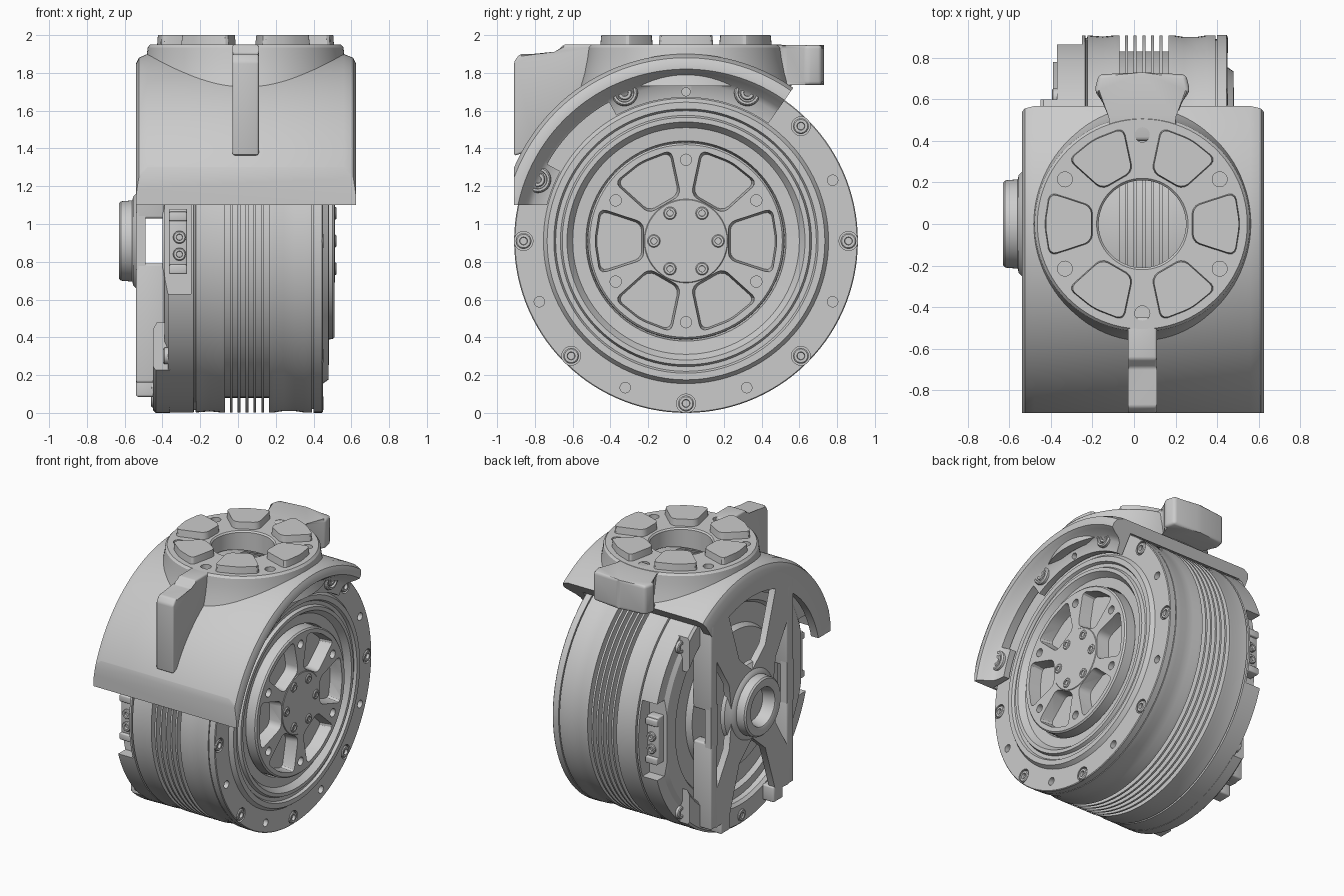
import bpy, bmesh
from math import sin, cos, pi, radians
from mathutils import Matrix

if "Cube" in bpy.data.objects:
    bpy.data.objects.remove(bpy.data.objects["Cube"])

CZ = 0.91                                   # height of the drum axis
AXIS = Matrix.Translation((0, 0, CZ))       # lathe frame along x
UP = Matrix.Translation((0.04, 0, 0)) @ Matrix.Rotation(-pi / 2, 4, 'Y')  # lathe frame along z


def finish(name, bm, mat=None):
    bmesh.ops.remove_doubles(bm, verts=bm.verts, dist=1e-5)
    bm.normal_update()
    bmesh.ops.recalc_face_normals(bm, faces=bm.faces)
    if mat:
        bm.transform(mat)
    me = bpy.data.meshes.new(name)
    bm.to_mesh(me)
    bm.free()
    ob = bpy.data.objects.new(name, me)
    bpy.context.collection.objects.link(ob)
    return ob


def lathe(name, prof, mat=AXIS, n=96, a0=0, a1=360):
    """Turn an (x, r) profile around the local x axis."""
    bm = bmesh.new()
    full = a1 - a0 == 360
    closed = prof[0][1] > 0
    rings = []
    for i in range(n if full else n + 1):
        a = radians(a0 + (a1 - a0) * i / n)
        rings.append([bm.verts.new((x, r * cos(a), r * sin(a))) for x, r in prof])
    m = len(prof)
    for i in range(n):
        p, q = rings[i], rings[(i + 1) % len(rings)]
        for j in range(m if closed else m - 1):
            k = (j + 1) % m
            bm.faces.new((p[j], p[k], q[k], q[j]))
    if not full:
        bm.faces.new(rings[0])
        bm.faces.new(rings[-1])
    return finish(name, bm, mat)


def prism(name, pts, lo, hi, axis='x', bevel=0.0, top=1.0, mat=None, upright_only=False):
    """Extrude a 2D outline along x or z, with optional taper and bevel."""
    bm = bmesh.new()
    cu = sum(p[0] for p in pts) / len(pts)
    cv = sum(p[1] for p in pts) / len(pts)
    rows = []
    for h, s in ((lo, 1.0), (hi, top)):
        flat = [(cu + (u - cu) * s, cv + (v - cv) * s) for u, v in pts]
        rows.append([bm.verts.new((h, u, v) if axis == 'x' else (u, v, h)) for u, v in flat])
    n = len(pts)
    bm.faces.new(rows[0])
    bm.faces.new(rows[1])
    for i in range(n):
        k = (i + 1) % n
        bm.faces.new((rows[0][i], rows[0][k], rows[1][k], rows[1][i]))
    if bevel:
        c = 0 if axis == 'x' else 2
        edges = [e for e in bm.edges if not upright_only or abs(e.verts[0].co[c] - e.verts[1].co[c]) > 1e-4]
        bmesh.ops.bevel(bm, geom=edges, offset=bevel, segments=3, profile=0.5, affect='EDGES')
    return finish(name, bm, mat)


def box(name, x0, x1, y0, y1, z0, z1, bevel=0.0):
    return prism(name, [(x0, y0), (x1, y0), (x1, y1), (x0, y1)], z0, z1, 'z', bevel)


def at(r, deg):
    """Lathe frame moved out to a bolt circle."""
    return Matrix.Translation((0, r * cos(radians(deg)), CZ + r * sin(radians(deg))))


def rod(name, x0, x1, r, mat, n=24):
    return lathe(name, [(x0, 0), (x0, r), (x1, r), (x1, 0)], mat, n)


def bolt(name, x0, x1, r, mat):
    d = 0.02 if x1 > x0 else -0.02
    return lathe(name, [(x0, 0), (x0, r), (x1 - d * .3, r), (x1, r * .85), (x1, r * .5),
                        (x1 - d, r * .45), (x1 - d, 0)], mat, 18)


def cut(ob, cutters):
    """Subtract each cutter and discard it."""
    for tool in cutters:
        tool.hide_render = True
        mod = ob.modifiers.new("cut", 'BOOLEAN')
        mod.operation, mod.solver, mod.object = 'DIFFERENCE', 'EXACT', tool
        bpy.context.view_layer.objects.active = ob
        bpy.ops.object.modifier_apply(modifier=mod.name)
        bpy.data.objects.remove(tool)


WEDGE = [(0.235, -0.09), (0.45, -0.16), (0.475, 0), (0.45, 0.16), (0.235, 0.09)]
BOLTS = [45 * k for k in range(8) if k not in (2, 3)]   # the cover hides two positions

# Drum with cooling fins and a stepped right-hand face
prof = [(-.40, 0), (-.40, .50), (-.36, .52), (-.36, .66), (-.39, .68), (-.39, .80), (-.37, .83),
        (-.37, .908), (-.235, .908), (-.232, .895), (-.226, .895), (-.223, .908), (-.15, .902), (-.09, .908)]
for i in range(6):
    x = -.07 + i * .0416
    prof += [(x, .908), (x, .83), (x + .027, .83), (x + .027, .908)]
prof += [(.19, .908), (.24, .90), (.30, .90), (.35, .908), (.393, .908), (.393, .89), (.40, .89),
         (.40, .91), (.445, .91), (.45, .905), (.45, .755), (.478, .735), (.478, .70), (.46, .69),
         (.46, .665), (.482, .655), (.482, .63), (.44, .60), (.435, .53), (.38, .515), (.38, 0)]
drum = lathe("drum", prof, n=120)
cutters = [rod("cutter", .412, .55, .05, at(.86, a), 20) for a in BOLTS]
cutters += [rod("cutter", .405, .55, .028, at(.84, 45 * k + 22.5), 16) for k in range(8)]
for s in (-1, 1):
    y0, y1 = sorted((s * .78, s * 1.0))
    cutters.append(box("cutter", -.5, -.25, y0, y1, .63, 1.19))
cut(drum, cutters)

# Output wheel with six pockets
wheel = lathe("output_wheel", [(.37, 0), (.37, .522), (.50, .52), (.51, .51), (.51, 0)])
cutters = []
for k in range(6):
    spin = AXIS @ Matrix.Rotation(radians(60 * k), 4, 'X')
    cutters.append(prism("cutter", WEDGE, .42, .53, 'x', .035, 1.1, spin, True))
    cutters.append(rod("cutter", .45, .55, .03, at(.43, 60 * k + 30), 16))
cut(wheel, cutters)
lathe("hub_cap", [(.45, 0), (.45, .222), (.51, .222), (.514, .218), (.514, 0)], n=48)
for a in BOLTS:
    bolt("flange_bolt", .40, .452, .042, at(.86, a))
for k in range(6):
    bolt("hub_bolt", .50, .522, .034, at(.17, 60 * k))

# Left end ring, trimmed flat on both sides
ring = lathe("left_end_ring", [(-.45, .76), (-.45, .895), (-.435, .91), (-.36, .91), (-.36, .74), (-.43, .74)])
for s in (-1, 1):
    y0, y1 = sorted((s * .6, s * 1.2))
    cut(ring, [box("cutter", -.6, -.2, y0, y1, -.2, 2.2)])
for a in (247.5, 270, 292.5):
    bolt("left_ring_bolt", -.44, -.46, .042, at(.84, a))
for a in (-45, 45, 135, 225):
    bolt("left_lug_bolt", -.36, -.395, .045, at(.86, a))

# Terminal blocks in the side recesses
for s in (-1, 1):
    y0, y1 = sorted((s * .76, s * .84))
    box("terminal_block", -.365, -.27, y0, y1, .76, 1.08, .008)
    y0, y1 = sorted((s * .76, s * .86))
    for z in (.76, 1.04):
        box("terminal_wall", -.365, -.27, y0, y1, z - .025, z + .025, .008)
    for z in (.84, .93):
        m = Matrix.Translation((-.31, 0, z)) @ Matrix.Rotation(s * pi / 2, 4, 'Z')
        bolt("terminal_screw", .80, .858, .034, m)

# Left carrier: hub cup, flared arms, side bars and feet
lathe("hub_cup", [(-.54, 0), (-.54, .12), (-.625, .14), (-.63, .15), (-.63, .20), (-.62, .21),
                  (-.56, .215), (-.555, .235), (-.54, .25), (-.515, .29), (-.49, .30), (-.49, 0)], n=64)
for sy in (-1, 1):
    for sz in (-1, 1):
        prism("carrier_arm", [(0, CZ), (sy * .24, CZ + sz * .02), (sy * .27, CZ + sz * .24), (sy * .42, CZ + sz * .48),
                              (sy * .42, CZ + sz * .75), (sy * .27, CZ + sz * .74), (sy * .15, CZ + sz * .38),
                              (0, CZ + sz * .25)], -.54, -.49)
        z0, z1 = sorted((CZ + sz * .12, CZ + sz * .75))
        y0, y1 = sorted((sy * .40, sy * .48))
        box("carrier_bar", -.54, -.39, y0, y1, z0, z1, .012)
    box("carrier_bridge", -.54, -.49, *sorted((sy * .40, sy * .48)), .76, 1.06)
    box("carrier_foot", -.54, -.44, *sorted((sy * .25, sy * .36)), .085, .20, .012)

# Cover: partial lathe trimmed flat at the front and bottom, with a window in its right flange
cover = lathe("cover", [(-.54, .79), (-.54, .94), (-.525, .97), (-.48, .99), (.56, .99), (.61, .97), (.625, .94),
                        (.625, .91), (.60, .89), (.55, .86), (.525, .83), (.515, .76), (.47, .76), (.47, .915),
                        (-.48, .915), (-.48, .79)], n=72, a0=55, a1=173)
cut(cover, [box("cutter", -1, 1, -1.5, -.91, .5, 2.5),
            box("cutter", -1, 1, -1.6, 0, .5, 1.10),
            rod("cutter", 1.6, 2.2, .212, UP, 64),
            rod("cutter", .44, .70, .022, at(.79, 90), 16),
            lathe("cutter", [(.44, .70), (.44, .84), (.70, .84), (.70, .70)], n=24, a0=119, a1=151)])
for a in (67.5, 112.5, 157.5):
    lathe("cover_boss", [(.46, 0), (.46, .075), (.535, .07), (.545, .062), (.545, .05), (.525, .048), (.525, 0)],
          at(.85, a), 24)
    bolt("cover_bolt", .51, .542, .04, at(.85, a))

# Round mounting pad on top, with screw holes and six keyed bosses
pad = lathe("mount_pad", [(1.845, .21), (1.94, .21), (1.95, .22), (1.95, .505), (1.935, .518), (1.88, .525),
                          (1.80, .54), (1.73, .56), (1.73, .50), (1.85, .30)], UP)
cut(pad, [rod("cutter", 1.89, 2.1, .036, UP @ Matrix.Rotation(radians(60 * k), 4, 'X')
              @ Matrix.Translation((0, .43, 0)), 20) for k in range(6)])
for k in range(6):
    spin = Matrix.Translation((.04, 0, 0)) @ Matrix.Rotation(radians(60 * k), 4, 'Z')
    prism("key_boss", WEDGE, 1.90, 2.0, 'z', .035, .93, spin, True)

# Front rib and rear lug of the cover
prism("front_rib", [(-.91, 1.36), (-.91, 1.86), (-.88, 1.9), (-.69, 1.9), (-.65, 1.95), (-.45, 1.95),
                    (-.45, 1.75), (-.8, 1.4)], -.03, .11, 'x', .012)
prism("rear_lug", [(-.17, .72), (.04, .73), (.25, .72), (.27, .64), (.18, .52), (.22, .40), (-.14, .40),
                   (-.10, .52), (-.19, .64)], 1.735, 1.948, 'z', .02)

# Smooth shading with sharp creases kept
bpy.ops.object.select_all(action='SELECT')
bpy.context.view_layer.objects.active = drum
bpy.ops.object.shade_smooth_by_angle(angle=radians(32))
